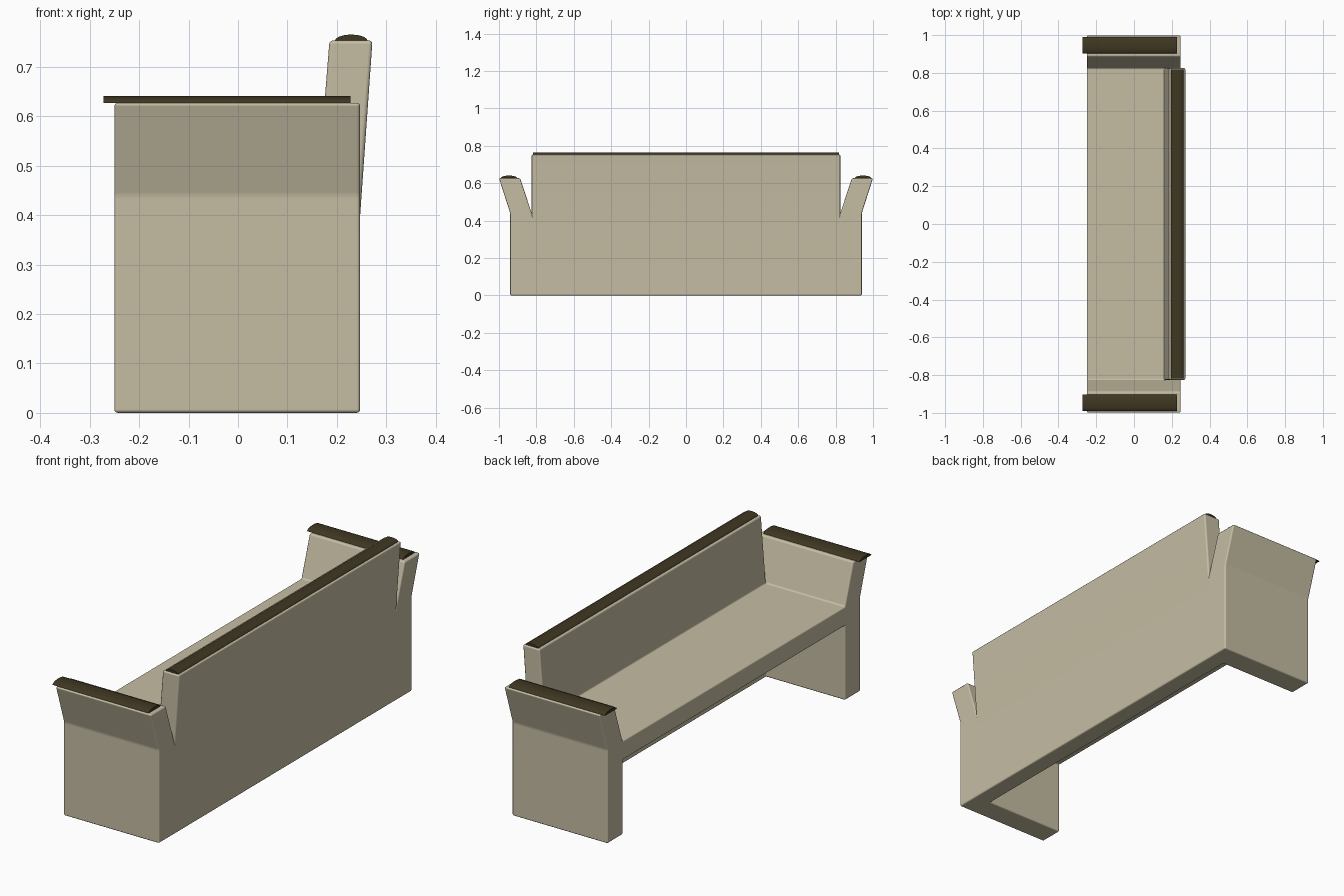
import bpy
import bmesh
import math

cube = bpy.data.objects.get("Cube")
if cube:
    bpy.data.objects.remove(cube, do_unlink=True)


def make_material(name, rgb):
    mat = bpy.data.materials.new(name)
    mat.use_nodes = True
    colour = (*rgb, 1.0)
    mat.diffuse_color = colour
    mat.node_tree.nodes["Principled BSDF"].inputs["Base Color"].default_value = colour
    return mat


cream = make_material("cream upholstery", (0.56, 0.51, 0.37))
dark = make_material("dark wood", (0.05, 0.038, 0.016))


def finish(name, bm, mat):
    bmesh.ops.recalc_face_normals(bm, faces=bm.faces)
    mesh = bpy.data.meshes.new(name)
    bm.to_mesh(mesh)
    bm.free()
    obj = bpy.data.objects.new(name, mesh)
    bpy.context.collection.objects.link(obj)
    mesh.materials.append(mat)
    bpy.ops.object.select_all(action="DESELECT")
    obj.select_set(True)
    bpy.context.view_layer.objects.active = obj
    return obj


# Key planes of the bench
FRONT, INNER, REAR = -0.25, 0.16, 0.247
IN_Y, OUT_Y = 0.825, 0.94
UNDER, SEAT, ARM_TOP, BACK_TOP = 0.35, 0.44, 0.627, 0.753


def block(bm, xs, ys, zs, top_xs=None, top_ys=None):
    """Add a six-sided block whose top may be shifted, fusing shared walls."""
    rings = []
    for (x0, x1), (y0, y1), z in ((xs, ys, zs[0]), (top_xs or xs, top_ys or ys, zs[1])):
        ring = []
        for co in ((x0, y0, z), (x1, y0, z), (x1, y1, z), (x0, y1, z)):
            found = [v for v in bm.verts if all(abs(a - b) < 1e-5 for a, b in zip(v.co, co))]
            ring.append(found[0] if found else bm.verts.new(co))
        rings.append(ring)
    low, high = rings
    walls = [low, high]
    walls += [[low[i], low[(i + 1) % 4], high[(i + 1) % 4], high[i]] for i in range(4)]
    for wall in walls:
        shared = bm.faces.get(wall)
        if shared:
            bmesh.ops.delete(bm, geom=[shared], context="FACES_ONLY")
        else:
            bm.faces.new(wall)


bm = bmesh.new()
# Seat slab and the panel behind it
block(bm, (FRONT, INNER), (-IN_Y, IN_Y), (UNDER, SEAT))
for zs in ((0, UNDER), (UNDER, SEAT)):
    block(bm, (INNER, REAR), (-IN_Y, IN_Y), zs)
# Leaning backrest
block(bm, (INNER, REAR), (-IN_Y, IN_Y), (SEAT, BACK_TOP), top_xs=(0.185, 0.272))
# End panels with flared arms
for side in (-1, 1):
    ys = (side * IN_Y, side * OUT_Y)
    for xs in ((FRONT, INNER), (INNER, REAR)):
        for zs in ((0, UNDER), (UNDER, SEAT)):
            block(bm, xs, ys, zs)
        block(bm, xs, ys, (SEAT, ARM_TOP), top_ys=(side * 0.887, side))
bmesh.ops.recalc_face_normals(bm, faces=bm.faces)
bmesh.ops.dissolve_limit(bm, angle_limit=math.radians(1), verts=bm.verts, edges=bm.edges)
body = finish("bench_body", bm, cream)
bpy.ops.object.shade_smooth_by_angle(angle=math.radians(40))
bevel = body.modifiers.new("soft_edges", "BEVEL")
bevel.width = 0.007
bevel.segments = 3
bevel.limit_method = "ANGLE"
bevel.angle_limit = math.radians(10)
bevel.harden_normals = True


def rail(name, centre, half_width, length, height, along_x):
    """Domed strip with a half-ellipse section."""
    bm = bmesh.new()
    steps = 14
    ends = []
    for t in (-length / 2, length / 2):
        ring = []
        for i in range(steps + 1):
            a = math.pi * i / steps
            across, up = half_width * math.cos(a), height * math.sin(a)
            offset = (t, across, up) if along_x else (across, t, up)
            ring.append(bm.verts.new([c + o for c, o in zip(centre, offset)]))
        ends.append(ring)
        bm.faces.new(ring)
    n = steps + 1
    for i in range(n):
        j = (i + 1) % n
        bm.faces.new((ends[0][i], ends[0][j], ends[1][j], ends[1][i]))
    finish(name, bm, dark)
    bpy.ops.object.shade_smooth_by_angle(angle=math.radians(35))


# Wooden cap rails
rail("back_rail", (0.229, 0, BACK_TOP - 0.001), 0.033, 1.635, 0.013, False)
for name, side in (("right_end_rail", -1), ("left_end_rail", 1)):
    rail(name, (-0.022, side * 0.946, ARM_TOP), 0.044, 0.5, 0.014, True)
